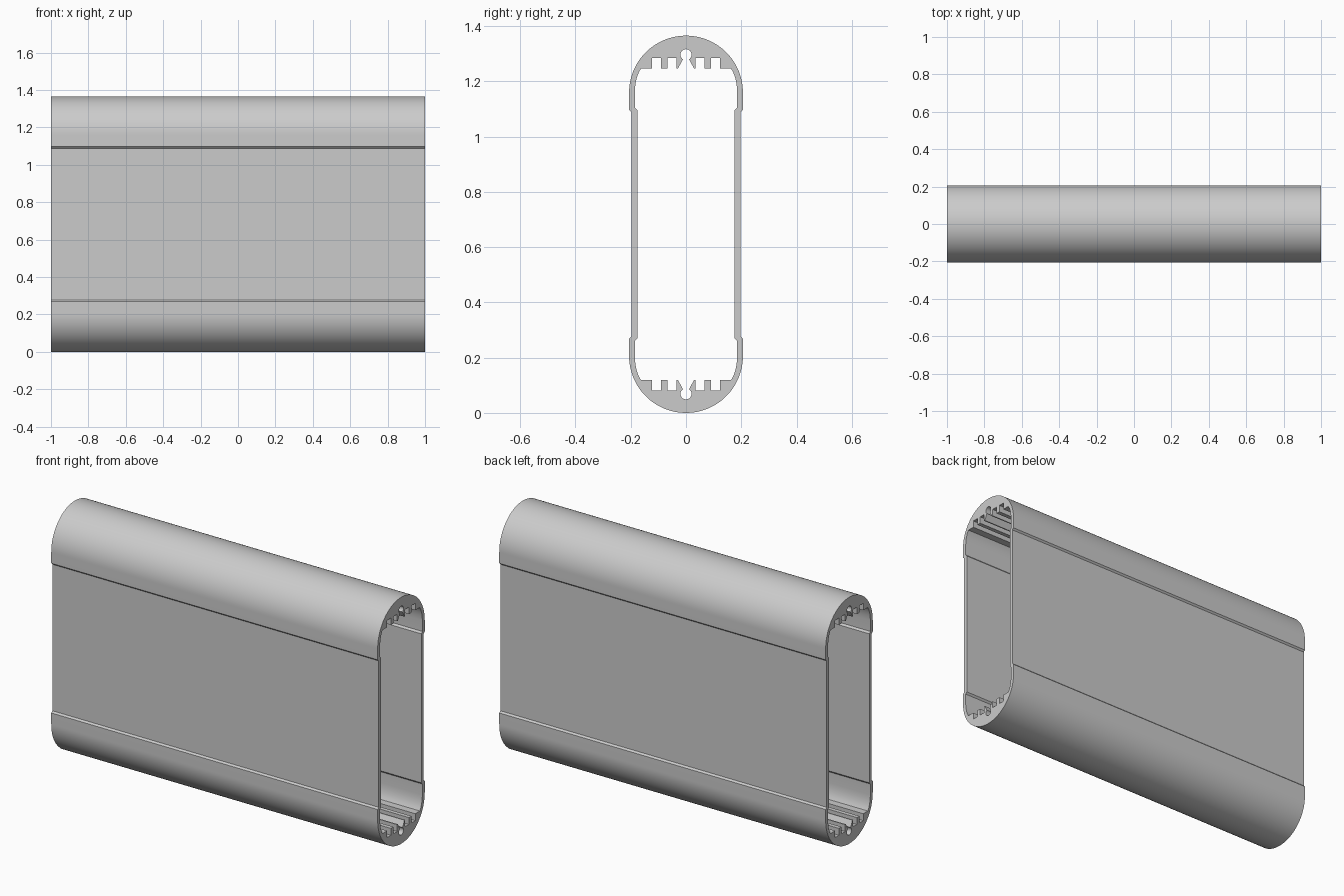
import bpy, bmesh
from math import cos, sin, pi, radians
from mathutils import Vector

cube = bpy.data.objects.get("Cube")
if cube:
    bpy.data.objects.remove(cube, do_unlink=True)

HEIGHT, RADIUS = 1.365, 0.206
MID = HEIGHT / 2
HALF_LENGTH = 1.0


def arc(cy, cz, r, start, end, steps):
    """Points on a circular arc in the y-z plane, angles in degrees."""
    angles = [radians(start + (end - start) * i / steps) for i in range(steps + 1)]
    return [(cy + r * cos(a), cz + r * sin(a)) for a in angles]


# Outer wall: rounded cap, short lip, stepped-in flat side
profile = arc(0, HEIGHT - RADIUS, RADIUS, 90, 0, 32)
profile += [(0.206, 1.097), (0.197, 1.088), (0.197, MID)]

# Inner wall: flat side, small step out, curve in towards the ribs
profile += [(0.176, MID), (0.176, 1.095), (0.185, 1.105), (0.185, 1.165)]
profile += [(0.183, 1.190), (0.178, 1.213), (0.171, 1.232), (0.163, 1.246)]

# Two square grooves between the ribs
RIB, GROOVE = 1.246, 1.284
for outer, inner in ((0.123, 0.090), (0.067, 0.035)):
    profile += [(outer, RIB), (outer, GROOVE), (inner, GROOVE), (inner, RIB)]

# Flared mouth leading to the round screw channel
profile += [(0.029, RIB)]
profile += arc(0, 1.296, 0.020, -56, 90, 14)

# Extrude the quarter section along the length
bm = bmesh.new()
face = bm.faces.new([bm.verts.new((-HALF_LENGTH, y, z - MID)) for y, z in profile])
result = bmesh.ops.extrude_face_region(bm, geom=[face], use_keep_orig=True)
moved = [g for g in result["geom"] if isinstance(g, bmesh.types.BMVert)]
bmesh.ops.translate(bm, verts=moved, vec=Vector((2 * HALF_LENGTH, 0, 0)))

# Open the two seams where the mirrored quarters join
seams = [f for f in bm.faces
         if all(abs(v.co.y) < 1e-5 for v in f.verts)
         or all(abs(v.co.z) < 1e-5 for v in f.verts)]
bmesh.ops.delete(bm, geom=seams, context='FACES')
bmesh.ops.recalc_face_normals(bm, faces=bm.faces)
if next(f for f in bm.faces if abs(f.normal.x) > 0.9 and f.calc_center_median().x > 0).normal.x < 0:
    bmesh.ops.reverse_faces(bm, faces=bm.faces)

mesh = bpy.data.meshes.new("extruded_housing")
bm.to_mesh(mesh)
bm.free()
housing = bpy.data.objects.new("extruded_housing", mesh)
housing.location.z = MID
bpy.context.collection.objects.link(housing)

# Plain grey metal
grey = bpy.data.materials.new("plain_grey")
grey.use_nodes = True
colour = (0.6, 0.6, 0.6, 1)
grey.diffuse_color = colour
grey.node_tree.nodes["Principled BSDF"].inputs["Base Color"].default_value = colour
mesh.materials.append(grey)

# Smooth curves, crisp corners
bpy.ops.object.select_all(action='DESELECT')
housing.select_set(True)
bpy.context.view_layer.objects.active = housing
bpy.ops.object.shade_smooth_by_angle(angle=radians(25))

# Mirror front to back and top to bottom
mirror = housing.modifiers.new("mirror", 'MIRROR')
mirror.use_axis = (False, True, True)
mirror.use_clip = True
mirror.merge_threshold = 0.0005
